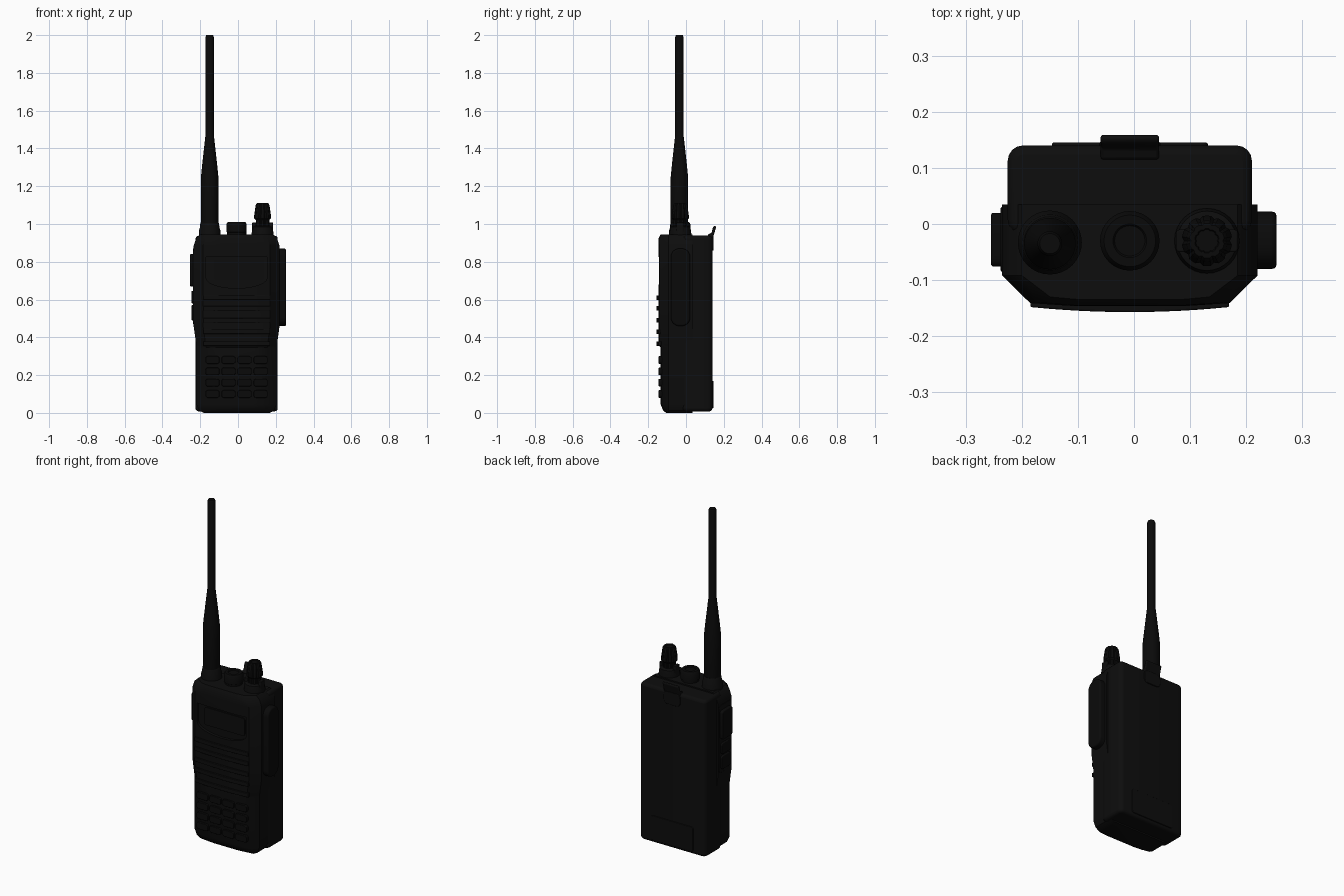
import bpy, bmesh, math
from mathutils import Vector

if "Cube" in bpy.data.objects:
    bpy.data.objects.remove(bpy.data.objects["Cube"])

CX = -0.0075  # body centre line


def material(name, v):
    m = bpy.data.materials.new(name)
    m.diffuse_color = (v, v, v, 1)
    m.use_nodes = True
    m.node_tree.nodes["Principled BSDF"].inputs["Base Color"].default_value = m.diffuse_color
    return m


BODY = material("black plastic", 0.004)
RUBBER = material("black rubber", 0.003)
GLASS = material("dark glass", 0.0035)


def make(name, bm, mat, bevel=0, segs=3):
    bmesh.ops.recalc_face_normals(bm, faces=bm.faces)
    me = bpy.data.meshes.new(name)
    bm.to_mesh(me)
    bm.free()
    ob = bpy.data.objects.new(name, me)
    bpy.context.collection.objects.link(ob)
    me.materials.append(mat)
    if bevel:
        b = ob.modifiers.new("bevel", 'BEVEL')
        b.width, b.segments, b.limit_method = bevel, segs, 'ANGLE'
    return ob


def loft(name, rings, mat, bevel=0):
    """Skin a list of equal-length closed rings and cap the ends."""
    bm = bmesh.new()
    vs = [[bm.verts.new(p) for p in r] for r in rings]
    n = len(vs[0])
    for a, b in zip(vs, vs[1:]):
        for i in range(n):
            bm.faces.new((a[i], a[(i + 1) % n], b[(i + 1) % n], b[i]))
    bm.faces.new(vs[0])
    bm.faces.new(vs[-1])
    return make(name, bm, mat, bevel)


def rounded(u0, u1, v0, v1, r, n=5):
    """Outline of a rounded rectangle."""
    pts = []
    for k, (u, v) in enumerate([(u1 - r, v1 - r), (u0 + r, v1 - r), (u0 + r, v0 + r), (u1 - r, v0 + r)]):
        for i in range(n):
            a = math.pi / 2 * (k + i / (n - 1))
            pts.append((u + r * math.cos(a), v + r * math.sin(a)))
    return pts


def prism(name, pts, axis, lo, hi, mat, bevel=0):
    """Extrude an outline along an axis (x: points are y,z; y: x,z; z: x,y)."""
    place = {'x': lambda p, d: (d, p[0], p[1]), 'y': lambda p, d: (p[0], d, p[1]),
             'z': lambda p, d: (p[0], p[1], d)}[axis]
    return loft(name, [[place(p, d) for p in pts] for d in (lo, hi)], mat, bevel)


def lathe(name, x, y, profile, mat, n=32, flute=0):
    rings = []
    for r, z in profile:
        ring = []
        for i in range(n):
            a = 2 * math.pi * i / n
            q = r * (1 - flute * (i % 4 == 0))
            ring.append((x + q * math.cos(a), y + q * math.sin(a), z))
        rings.append(ring)
    return loft(name, rings, mat)


# Front housing: chamfered cross-section lofted up the height
def section(z, hw, yf):
    half = [(hw, .035), (hw, -.092), (hw - .05, yf + .006), (hw * .45, yf + .001)]
    return [(CX + x, y, z) for x, y in half] + [(CX - x, y, z) for x, y in reversed(half)]


housing = loft("front_housing", [section(*s) for s in [
    (0, .175, -.105), (.012, .198, -.122), (.045, .2125, -.135), (.345, .2125, -.135),
    (.36, .2135, -.146), (.46, .2275, -.146), (.885, .2275, -.147), (.925, .213, -.146),
    (.945, .192, -.136)]], BODY)

# Display recess with bowed lower edge
wx = .162
window = [(CX - wx, .825), (CX + wx, .825)] + [
    (CX + wx * math.cos(math.pi * i / 12), .715 - .055 * math.sin(math.pi * i / 12)) for i in range(13)]
cutter = prism("window_cutter", window, 'y', -.2, -.128, BODY)
cutter.hide_render = True
boolean = housing.modifiers.new("window", 'BOOLEAN')
boolean.object, boolean.operation, boolean.solver = cutter, 'DIFFERENCE', 'EXACT'
bpy.context.view_layer.objects.active = housing
bpy.ops.object.modifier_apply(modifier="window")
bpy.data.objects.remove(cutter)
prism("display_glass", rounded(CX - .12, CX + .145, .705, .81, .012), 'y', -.134, -.12, GLASS)

# Battery pack, rear latch plate and release tab
prism("battery_pack", rounded(CX - .2175, CX + .2175, -.02, .14, .027), 'z', .008, .938, BODY, .016)
prism("battery_latch_plate", rounded(CX - .139, CX + .139, .025, .17, .012), 'y', .12, .145, BODY, .003)
tab = [(.115, .915), (.138, .915), (.15, .95), (.16, .985), (.153, .992), (.143, .985), (.135, .953), (.115, .944)]
prism("release_tab", tab, 'x', CX - .052, CX + .052, BODY, .005)
prism("tab_mount", rounded(CX - .055, CX + .055, .86, .935, .025), 'y', .12, .146, BODY, .003)

# Curved speaker ribs
for i, z in enumerate((.367, .43, .49, .553, .61)):
    h, w = .012, .177
    front = [(CX + w * t, -.157 + .009 * t * t) for t in [k / 6 - 1 for k in range(13)]]
    prism(f"speaker_rib_{i + 1}", front + [(CX + w, -.13), (CX - w, -.13)], 'z', z - h, z + h, BODY, .003)

# Keypad
for r in range(4):
    for c in range(4):
        x, z = CX + (c - 1.5) * .085, .1 + r * .06
        prism(f"key_{r + 1}_{c + 1}", rounded(x - .037, x + .037, z - .02, z + .02, .012),
              'y', -.12, -.145, RUBBER, .003)

# Left side: talk button and two function buttons
prism("side_button_base", rounded(-.085, .03, .47, .87, .02), 'x', -.2, -.2375, BODY, .002)
prism("talk_button", rounded(-.076, .02, .67, .84, .015), 'x', -.2, -.255, RUBBER, .005)
for i, (z0, z1) in enumerate(((.58, .645), (.49, .57))):
    prism(f"function_button_{i + 1}", rounded(-.07, .015, z0, z1, .015), 'x', -.2, -.247, RUBBER, .004)

# Right side: accessory port cover
prism("port_cover", rounded(-.08, .022, .46, .87, .045, 8), 'x', .18, .254, RUBBER, .008)

# Top: antenna, centre button and volume knob
lathe("antenna_collar", -.15, -.033, [(.057, .92), (.057, .965), (.052, .98), (.05, 1.0), (.046, 1.01)], BODY)
lathe("antenna", -.15, -.035, [(.044, .99), (.046, 1.0), (.046, 1.25), (.04, 1.31), (.024, 1.455), (.022, 1.47),
                               (.022, 1.99), (.018, 2.0)], RUBBER)
lathe("centre_button", CX, -.03, [(.048, .92), (.048, .955), (.053, .958), (.053, 1.0), (.046, 1.011),
                                  (.03, 1.011), (.027, 1.006)], RUBBER)
lathe("knob_collar", .13, -.03, [(.058, .92), (.058, .95), (.053, .985), (.036, .99)], BODY)
lathe("volume_knob", .13, -.03, [(.036, .97), (.036, 1.02), (.045, 1.03), (.045, 1.045), (.037, 1.1), (.031, 1.11),
                                 (.022, 1.11), (.02, 1.105)], RUBBER, 40, .09)
for i, s in enumerate((-1, 1)):
    x = .13 + s * .045
    prism(f"knob_guard_{i + 1}", rounded(x - .01, x + .01, -.05, -.01, .006), 'z', .95, 1.008, BODY, .003)

# Smooth curved faces, keep hard edges
for ob in bpy.context.scene.objects:
    ob.select_set(True)
bpy.context.view_layer.objects.active = housing
bpy.ops.object.shade_smooth_by_angle(angle=math.radians(35))
